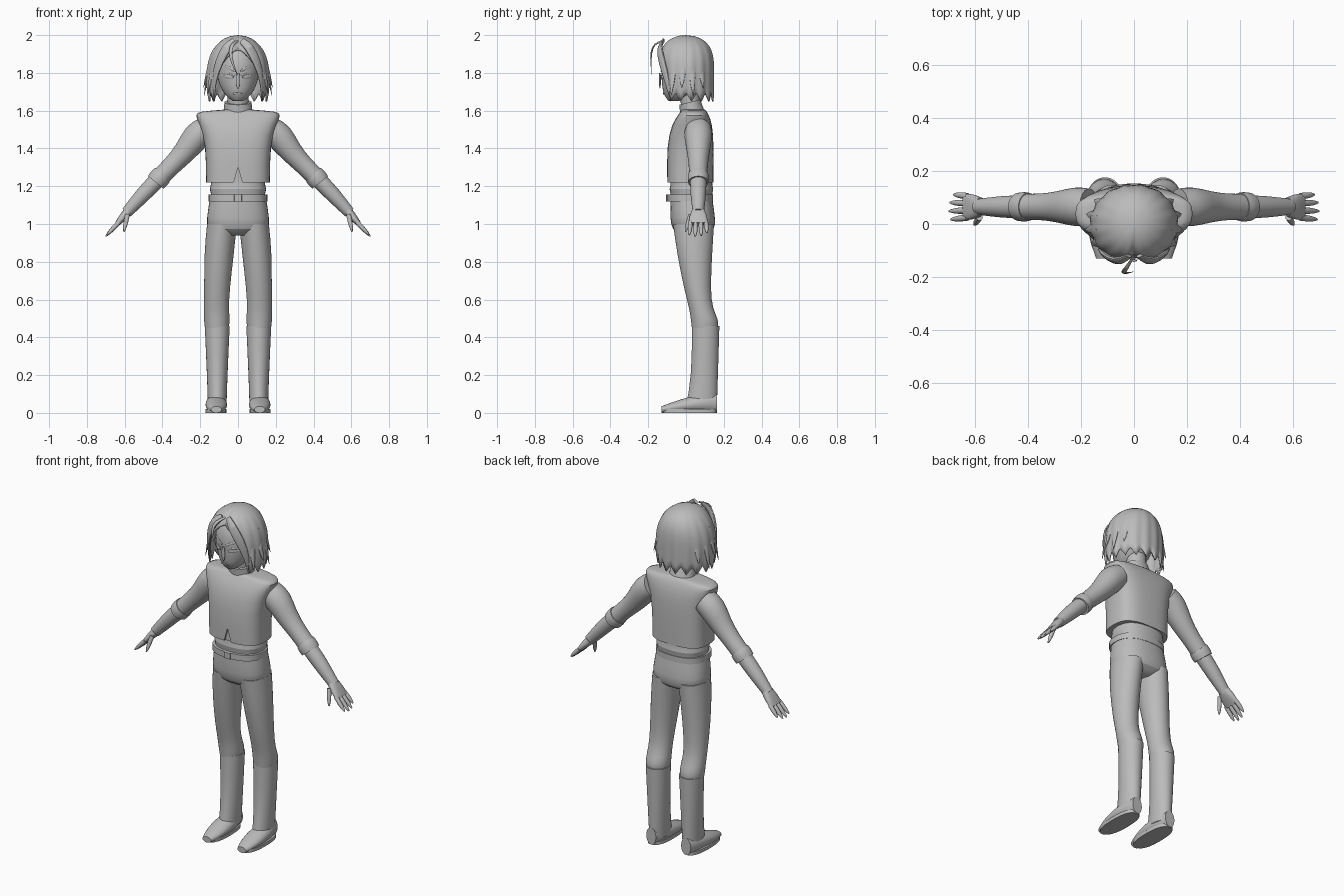
import bpy, bmesh
from math import sin, cos, pi, radians, sqrt, exp
from mathutils import Vector

if "Cube" in bpy.data.objects:
    bpy.data.objects.remove(bpy.data.objects["Cube"])

grey = bpy.data.materials.new("plain grey")
grey.use_nodes = True
grey.diffuse_color = (.5, .5, .5, 1)
grey.node_tree.nodes["Principled BSDF"].inputs["Base Color"].default_value = grey.diffuse_color

X, Y, Z = Vector((1, 0, 0)), Vector((0, 1, 0)), Vector((0, 0, 1))
ARM_Y = .065
parts = []


def finish(name, bm, pair=False, smooth=False):
    """Turn a bmesh into a part, optionally mirrored and subdivided."""
    bmesh.ops.recalc_face_normals(bm, faces=bm.faces)
    mesh = bpy.data.meshes.new(name)
    bm.to_mesh(mesh)
    bm.free()
    mesh.materials.append(grey)
    part = bpy.data.objects.new(name, mesh)
    bpy.context.collection.objects.link(part)
    if pair:
        part.modifiers.new("Mirror", 'MIRROR').use_mirror_merge = False
    if smooth:
        part.modifiers.new("Smooth", 'SUBSURF').render_levels = 1
    parts.append(part)
    return part


def loft(name, rings, axis=None, up=Y, sides=20, power=2, pair=False, smooth=True):
    """Skin rings of (centre, half width, half depth) along a path.
    With up=None each ring faces outward from the vertical axis."""
    bm = bmesh.new()
    crease = bm.edges.layers.float.new("crease_edge")
    centres = [Vector(ring[0]) for ring in rings]
    loops = []
    for i, (_, width, depth) in enumerate(rings):
        ahead = centres[min(i + 1, len(centres) - 1)]
        behind = centres[max(i - 1, 0)]
        along = axis or (ahead - behind).normalized()
        out = up or Vector((centres[i].x, centres[i].y, 0))
        out = (out - along * out.dot(along)).normalized()
        across = out.cross(along)
        loop = []
        for k in range(sides):
            angle = pi / 2 + 2 * pi * k / sides
            c, s = [abs(q) ** (2 / power) * (1 if q > 0 else -1) for q in (cos(angle), sin(angle))]
            loop.append(bm.verts.new(centres[i] + across * c * width + out * s * depth))
        loops.append(loop)
    for a, b in zip(loops, loops[1:]):
        for k in range(sides):
            bm.faces.new((a[k], a[k - 1], b[k - 1], b[k]))
    for end in (loops[0], loops[-1]):
        for edge in bm.faces.new(end).edges:
            edge[crease] = 1
    return finish(name, bm, pair, smooth)


def body(name, rings, x=0, **options):
    """Upright loft from rings of (height, half width, front, back)."""
    return loft(name, [((x, (front + back) / 2, z), width, (back - front) / 2)
                       for z, width, front, back in rings], axis=Z, **options)


def arm(name, rings):
    """Pair of round arm sections from rings of (x, height, radius)."""
    loft(name, [((x, ARM_Y, z), r, r) for x, z, r in rings], pair=True)


def digit(name, base, tip, up=Y):
    """Finger that narrows toward a rounded tip."""
    steps = [k / 5 for k in range(6)]
    radii = [.013 * (1 - .7 * f ** 4) for f in steps]
    loft(name, [(base.lerp(tip, f), r, r) for f, r in zip(steps, radii)],
         up=up, sides=10, pair=True)


def strip(name, points, width, pair=False):
    """Flat lock facing outward, widest in the middle and pointed at the end."""
    rings = []
    for i, point in enumerate(points):
        w = width * sin(pi * (.2 + .78 * i / (len(points) - 1)))
        rings.append((point, w, w * .45))
    loft(name, rings, up=None, sides=10, pair=pair)


def feature(name, spots, width, inset=0, pair=False):
    """Raised strip laid on the curve of the face through (x, height) spots."""
    strip(name, [(x, inset - .013 - .12 * sqrt(1 - (x / .112) ** 2), z) for x, z in spots],
          width, pair)


# Boots: shaft, foot and sole
body("boot_shaft", [(.04, .05, 0, .165), (.2, .055, .03, .17), (.46, .067, .03, .178)],
     x=.11, pair=True)
foot = []
for k in range(9):
    t = k / 8
    height = (.06 - .035 * t) * sin(pi * (.2 + .7 * t)) ** .3
    foot.append(((.115, .165 - .295 * t, height), .058 * sin(pi * (.1 + .82 * t)) ** .5, height))
loft("boot_foot", foot, axis=-Y, up=Z, pair=True)
body("boot_sole", [(0, .056, -.125, .165), (.02, .056, -.125, .165)], x=.117, power=2.5, pair=True)

# Trousers
loft("trouser_leg", [((.085, .04, 1), .08, .11), ((.1, .045, .85), .08, .095),
                     ((.112, .06, .65), .068, .07), ((.114, .08, .55), .066, .062),
                     ((.112, .1, .49), .07, .075), ((.112, .1, .45), .064, .07)],
     axis=-Z, pair=True)
body("trouser_hips", [(.94, .09, -.03, .1), (.97, .165, -.075, .155), (1.02, .17, -.085, .158),
                      (1.14, .15, -.085, .14)], power=2.4)

# Belt, buckle and folded shirt waist
body("belt", [(1.12, .157, -.1, .145), (1.155, .157, -.1, .145)], power=2.4)
body("belt_buckle", [(1.12, .02, -.105, -.09), (1.155, .02, -.105, -.09)], power=8)
body("shirt_waist", [(z, .145 + fold, -.083 - fold, .14 + fold) for z, fold in
                     ((1.14, 0), (1.165, 0), (1.185, .008), (1.2, 0), (1.24, 0))], power=2.4)

# Vest with a wedge cut in the front hem
vest = body("vest", [(1.22, .17, -.1, .145), (1.42, .17, -.103, .148), (1.53, .205, -.075, .14),
                     (1.58, .23, -.04, .12), (1.595, .21, -.03, .11), (1.605, .08, -.02, .1)],
            power=2.9, sides=28)
notch = loft("notch_cutter", [((0, y, 1.23), .035, .07) for y in (-.3, -.088)],
             axis=-Y, up=Z, sides=3, smooth=False)
notch.hide_render = True
notch.display_type = 'WIRE'
parts.remove(notch)
cut = vest.modifiers.new("Notch", 'BOOLEAN')
cut.operation, cut.object = 'DIFFERENCE', notch

# Arms: sleeve, rolled cuff, forearm and palm
arm("sleeve", [(.17, 1.5, .07), (.22, 1.47, .078), (.28, 1.38, .06), (.35, 1.31, .05), (.42, 1.24, .05)])
arm("sleeve_cuff", [(.4, 1.26, .054), (.415, 1.245, .058), (.435, 1.22, .054)])
arm("forearm", [(.42, 1.24, .044), (.5, 1.16, .043), (.59, 1.06, .03)])
loft("palm", [((.58, ARM_Y, 1.07), .024, .035), ((.61, ARM_Y, 1.035), .022, .05),
              ((.64, ARM_Y, 1), .013, .05)], power=2.5, pair=True)

# Fingers and thumb
for i, (label, reach) in enumerate((("index", .9), ("middle", 1), ("ring", .95), ("little", .75))):
    spread = (i - 1.5) * .027
    base = Vector((.63, ARM_Y + spread, 1.01))
    digit(label + "_finger", base, base + Vector((.07, spread * .2, -.075)) * reach)
digit("thumb", Vector((.585, .025, 1.05)), Vector((.604, -.003, .96)), up=X)

# Neck and collar
body("neck", [(1.58, .056, -.02, .08), (1.72, .056, -.04, .07)])
loft("collar", [((0, .035, 1.58), .078, .067), ((0, .02, 1.645), .073, .058)],
     axis=Vector((0, -.25, 1)).normalized())

# Head and raised face features
body("head", [(1.65, .025, -.09, -.04), (1.665, .05, -.106, 0), (1.7, .085, -.125, .07),
              (1.76, .108, -.13, .1), (1.82, .118, -.135, .115), (1.9, .11, -.125, .125),
              (1.96, .06, -.07, .07)])
feature("nose", [(0, 1.8), (0, 1.735), (0, 1.715)], .016, inset=-.005)
feature("lips", [(-.026, 1.69), (0, 1.69), (.026, 1.69)], .007, inset=.011)
feature("eye", [(.026, 1.778), (.055, 1.78), (.085, 1.785)], .014, pair=True)
feature("eyelid", [(.02, 1.785), (.05, 1.798), (.09, 1.8)], .006, pair=True)
feature("eyebrow", [(.014, 1.81), (.05, 1.83), (.09, 1.84)], .009, pair=True)

# Hair shell: the hem rises over the face and is jagged everywhere else
cols, rows = 96, 12
bm = bmesh.new()
crown = bm.verts.new((0, 0, 2))
grid = []
for k in range(cols):
    turn = 2 * pi * k / cols - pi
    jag = abs((k % 6) / 3 - 1)
    low = 1.92 - .25 * min(abs(turn), 1) ** 2
    if abs(turn) > .8:
        low += .045 * (jag - .5)
    column = []
    for j in range(1, rows + 1):
        t = j / rows
        z = 2 - (2 - low) * t ** 1.6
        u = (z - 1.76) / .24 if z > 1.76 else (1.76 - z) / .24
        scale = (1 - .1 * exp(-(turn * 7) ** 2)) * (1 - .04 * jag * t)
        wide = .17 * sqrt(1 - u ** 2.5)
        deep = .152 * sqrt(1 - u ** 4)
        column.append(bm.verts.new((sin(turn) * wide * scale, -cos(turn) * deep * scale, z)))
    grid.append(column)
for k in range(cols):
    a, b = grid[k - 1], grid[k]
    bm.faces.new((crown, a[0], b[0]))
    for j in range(rows - 1):
        bm.faces.new((a[j], a[j + 1], b[j + 1], b[j]))
shell = finish("hair_shell", bm)
shell.modifiers.new("Thickness", 'SOLIDIFY').thickness = .008

# Hair locks: parted fringe, flared sides and one loose strand
strip("fringe_lock", [(.02, -.12, 1.97), (.06, -.145, 1.94), (.1, -.128, 1.86),
                      (.13, -.1, 1.76), (.125, -.08, 1.65)], .03, pair=True)
for i in range(4):
    turn = radians(60 + 22 * i)
    tip = 1.68 + .04 * (i % 2)
    strip("side_lock_" + str(i + 1), [(sin(turn) * r, -.85 * cos(turn) * r, z) for r, z in
                                      ((.14, 1.9), (.165, 1.79), (.185, tip))], .024, pair=True)
strip("loose_strand", [(0, -.12, 1.97), (-.03, -.17, 1.955), (-.044, -.185, 1.91),
                       (-.03, -.187, 1.85), (0, -.18, 1.785)], .011)

# Smooth shading with sharp edges kept
bpy.ops.object.select_all(action='DESELECT')
for part in parts:
    part.select_set(True)
bpy.context.view_layer.objects.active = vest
bpy.ops.object.shade_smooth_by_angle(angle=radians(45))
